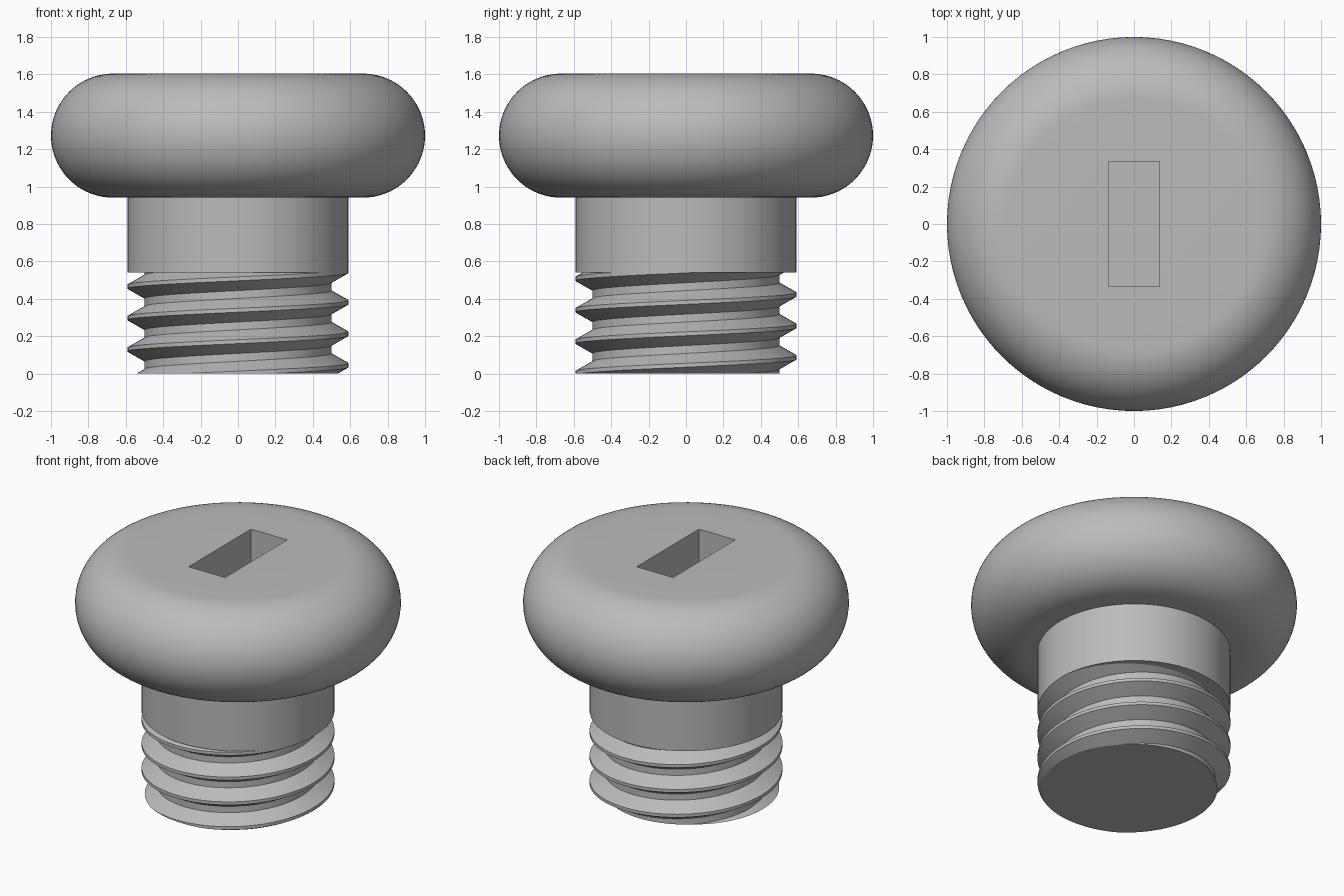
import bpy, bmesh
from math import sin, cos, pi, radians, tau

cube = bpy.data.objects.get("Cube")
if cube:
    bpy.data.objects.remove(cube, do_unlink=True)

# Main sizes
SHANK_BASE, HEAD_BASE, TOP = 0.54, 0.941, 1.604
SHANK_R, HEAD_R = 0.592, 1.0
PITCH, DEPTH = 0.168, 0.092
STEPS = 96

grey = bpy.data.materials.new("plain_grey")
grey.use_nodes = True
grey.diffuse_color = (0.5, 0.5, 0.5, 1)
grey.node_tree.nodes["Principled BSDF"].inputs["Base Color"].default_value = (0.5, 0.5, 0.5, 1)


def finish(bm, name):
    bmesh.ops.recalc_face_normals(bm, faces=bm.faces[:])
    mesh = bpy.data.meshes.new(name)
    bm.to_mesh(mesh)
    bm.free()
    mesh.materials.append(grey)
    obj = bpy.data.objects.new(name, mesh)
    bpy.context.collection.objects.link(obj)
    return obj


def activate(obj):
    bpy.ops.object.select_all(action='DESELECT')
    obj.select_set(True)
    bpy.context.view_layer.objects.active = obj


def smooth(obj):
    activate(obj)
    bpy.ops.object.shade_smooth_by_angle(angle=radians(20))


def sweep(profile, turns=1, rise=0.0, start=0.0):
    """Turn an (r, z) profile about the z axis, climbing by rise per turn."""
    bm = bmesh.new()
    rows = []
    for i in range(STEPS * turns + 1):
        a = tau * i / STEPS
        lift = start + rise * i / STEPS
        rows.append([bm.verts.new((r * cos(a), r * sin(a), z + lift)) for r, z in profile])
    for p, q in zip(rows, rows[1:]):
        for j in range(len(profile) - 1):
            bm.faces.new((p[j], q[j], q[j + 1], p[j + 1]))
    bmesh.ops.remove_doubles(bm, verts=bm.verts[:], dist=1e-5)
    return bm


def cap(bm):
    edges = [e for e in bm.edges if e.is_boundary]
    bmesh.ops.holes_fill(bm, edges=edges, sides=0)


# Head: disc with a fully rounded rim
rim = (TOP - HEAD_BASE) / 2
mid = (TOP + HEAD_BASE) / 2
arc = [-pi / 2 + pi * i / 40 for i in range(41)]
bm = sweep([(HEAD_R - rim + rim * cos(t), mid + rim * sin(t)) for t in arc])
cap(bm)
head = finish(bm, "head")

# Blind slot sunk into the top of the head
bm = bmesh.new()
bmesh.ops.create_cube(bm, size=1)
bmesh.ops.scale(bm, vec=(0.272, 0.667, 0.667), verts=bm.verts[:])
bmesh.ops.translate(bm, vec=(0, 0, TOP), verts=bm.verts[:])
cutter = finish(bm, "slot_cutter")
cutter.hide_render = True
cut = head.modifiers.new("slot", 'BOOLEAN')
cut.operation = 'DIFFERENCE'
cut.solver = 'EXACT'
cut.object = cutter
activate(head)
bpy.ops.object.modifier_apply(modifier=cut.name)
bpy.data.objects.remove(cutter, do_unlink=True)
smooth(head)

# Plain shank
bm = sweep([(SHANK_R, SHANK_BASE), (SHANK_R, HEAD_BASE)])
cap(bm)
smooth(finish(bm, "shank"))

# Right-handed thread: flat crest, sloped flanks, flat root, trimmed at both ends
crest, flank = PITCH / 16, PITCH * 5 / 16
root_r = SHANK_R - DEPTH
profile = [(SHANK_R, -crest), (SHANK_R, crest), (root_r, crest + flank),
           (root_r, PITCH - crest - flank), (SHANK_R, PITCH - crest)]
bm = sweep(profile, turns=7, rise=PITCH, start=0.045 - 2 * PITCH)
for height, up in ((0, -1), (SHANK_BASE, 1)):
    bmesh.ops.bisect_plane(bm, geom=bm.verts[:] + bm.edges[:] + bm.faces[:], dist=1e-6,
                           plane_co=(0, 0, height), plane_no=(0, 0, up), clear_outer=True)
cap(bm)
smooth(finish(bm, "thread"))
